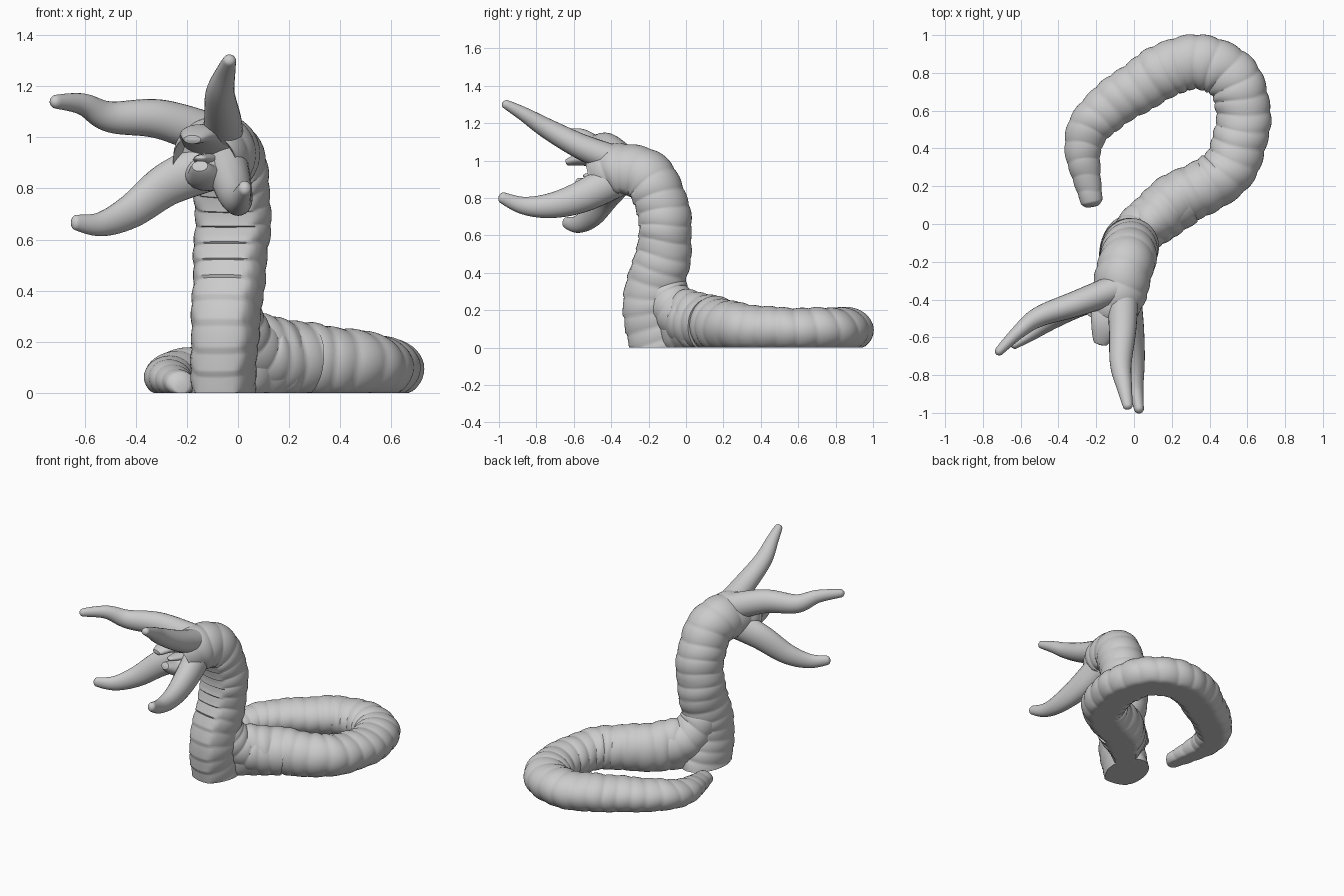
import bpy, bmesh, math
from mathutils import Vector

if "Cube" in bpy.data.objects:
    bpy.data.objects.remove(bpy.data.objects["Cube"])

grey = bpy.data.materials.new("stone_grey")
grey.use_nodes = True
colour = (0.6, 0.6, 0.6, 1)
grey.diffuse_color = colour
grey.node_tree.nodes["Principled BSDF"].inputs["Base Color"].default_value = colour


def spline(points, steps):
    """Catmull-Rom samples through the path points."""
    pts = [Vector(p) for p in [points[0], *points, points[-1]]]
    out = []
    for a, b, c, d in zip(pts, pts[1:], pts[2:], pts[3:]):
        for i in range(steps):
            t = i / steps
            out.append(0.5 * (2 * b + (c - a) * t + (2 * a - 5 * b + 4 * c - d) * t * t
                              + (3 * b - a - 3 * c + d) * t ** 3))
    return out + [pts[-1]]


def ramp(t, start, end):
    """Rise from zero to one between start and end."""
    return min(max((t - start) / (end - start), 0), 1)


# Each profile gives half width and half height along a path
def body_profile(t):
    width = 0.144 * (1 - 0.65 * (1 - ramp(t, 0, 0.4)) ** 1.2)
    height = 0.82 * width + 0.07 * ramp(t, 0.7, 1) ** 1.5
    tip = 0.4 + 0.6 * math.sqrt(ramp(t, 0, 0.02))
    buried = 1 - 0.5 * ramp(t, 0.93, 1)
    return width * tip * buried, height * tip


def neck_profile(t):
    narrow = 1 - 0.15 * ramp(t, 0.8, 1) ** 2
    width = 0.122 + 0.026 * ramp(t, 0.05, 0.4)
    return width * narrow, (0.185 - 0.033 * ramp(t, 0.1, 0.4)) * narrow


def fold_profile(t):
    size = 0.15 - 0.04 * t
    return size, size


def horn_profile(width, height):
    def profile(t):
        taper = 1 - 0.75 * t ** 1.2
        taper *= 0.3 + 0.7 * math.sqrt(ramp(1 - t, 0, 0.04))
        return width * taper, height * taper
    return profile


def sweep(name, points, profile, steps=12, sides=24, rib=0, period=0.08,
          lift=0, side=None, belly=False, mouth=False):
    """Skin a ribbed tube along a path, flattened where it meets the ground."""
    places = spline(points, steps)
    last = len(places) - 1
    bm = bmesh.new()
    rings, length = [], 0
    for i, here in enumerate(places):
        if i:
            length += (here - places[i - 1]).length
        along = (places[min(i + 1, last)] - places[max(i - 1, 0)]).normalized()
        across = side or along.cross(Vector((0, 0, 1))).normalized()
        up = across.cross(along).normalized()
        width, height = profile(i / last)
        centre = here + up * (lift * height)
        ring = []
        for j in range(sides):
            angle = math.tau * j / sides
            u, v = math.cos(angle), math.sin(angle)
            # uneven rolls of skin around the tube
            phase = math.pi * length / period + 0.35 * math.sin(2 * angle + 5 * length)
            swell = abs(math.sin(phase)) ** 0.7 - 0.6
            swell += 0.35 * math.sin(phase * 0.73 + angle)
            scale = 1 + rib * swell
            if belly and v > 0.7:
                # flat overlapping belly plates
                v = 0.7 + (v - 0.7) * 0.4
                scale = 1 + rib * 1.3 * (0.5 - (length / period) % 1)
            co = centre + across * (u * width * scale) + up * (v * height * scale)
            co.z = max(co.z, 0)
            ring.append(bm.verts.new(co))
        rings.append(ring)
    for lower, upper in zip(rings, rings[1:]):
        for j in range(sides):
            k = (j + 1) % sides
            bm.faces.new((lower[j], lower[k], upper[k], upper[j]))
    bm.faces.new(rings[0][::-1])
    end = bm.faces.new(rings[-1])
    bmesh.ops.recalc_face_normals(bm, faces=bm.faces)
    if mouth:
        bmesh.ops.inset_individual(bm, faces=[end], thickness=0.025, depth=-0.06)
    mesh = bpy.data.meshes.new(name)
    bm.to_mesh(mesh)
    bm.free()
    mesh.materials.append(grey)
    obj = bpy.data.objects.new(name, mesh)
    bpy.context.collection.objects.link(obj)
    bpy.ops.object.select_all(action='DESELECT')
    obj.select_set(True)
    bpy.context.view_layer.objects.active = obj
    bpy.ops.object.shade_smooth_by_angle(angle=math.radians(42))


# Coiled body resting on the ground, from the tail tip to the neck
coil = [(-.22, .09), (-.25, .25), (-.27, .41), (-.19, .57), (.06, .75), (.26, .85),
        (.45, .83), (.56, .7), (.57, .48), (.47, .26), (.2, .11), (-.03, -.11)]
sweep("coiled_body", [(x, y, 0) for x, y in coil], body_profile,
      steps=26, sides=40, rib=0.06, period=0.085, lift=0.8)

# Skin fold that carries the body up into the neck
sweep("neck_fold", [(.25, .13, .12), (.07, 0, .15), (-.02, -.1, .27), (-.04, -.15, .45)],
      fold_profile, steps=24, sides=40, rib=0.05)

# Upright neck bending forward into the head
sweep("neck_and_head",
      [(-.06, -.13, -.05), (-.05, -.19, .24), (-.03, -.13, .52), (-.02, -.13, .72),
       (-.04, -.21, .9), (-.08, -.36, .94), (-.13, -.49, .9)],
      neck_profile, steps=30, sides=44, rib=0.045,
      side=Vector((0.975, -0.22, 0)), belly=True, mouth=True)

# Four tentacles around the mouth
sweep("upper_right_tentacle",
      [(-.06, -.33, .99), (-.3, -.42, 1.07), (-.5, -.49, 1.08), (-.61, -.57, 1.13),
       (-.73, -.69, 1.14)], horn_profile(0.08, 0.09))
sweep("lower_right_tentacle",
      [(-.08, -.36, .9), (-.27, -.42, .82), (-.42, -.5, .71), (-.54, -.58, .66),
       (-.65, -.65, .67)], horn_profile(0.075, 0.1))
sweep("upper_left_tentacle",
      [(-.06, -.34, .99), (-.06, -.55, 1.07), (-.07, -.74, 1.17), (-.05, -.87, 1.25),
       (-.03, -.98, 1.31)], horn_profile(0.085, 0.08))
sweep("lower_left_tentacle",
      [(-.05, -.34, .92), (-.02, -.55, .81), (0, -.72, .76), (.01, -.87, .76),
       (.03, -1, .81)], horn_profile(0.085, 0.1))

# Hooked beak inside the tentacles
sweep("upper_beak", [(-.11, -.4, .98), (-.15, -.53, 1.01), (-.18, -.64, .99)],
      horn_profile(0.12, 0.06))
sweep("lower_beak", [(-.11, -.4, .87), (-.13, -.5, .85), (-.15, -.59, .89)],
      horn_profile(0.11, 0.08))
sweep("tongue", [(-.12, -.42, .91), (-.15, -.55, .92)], horn_profile(0.06, 0.03))
